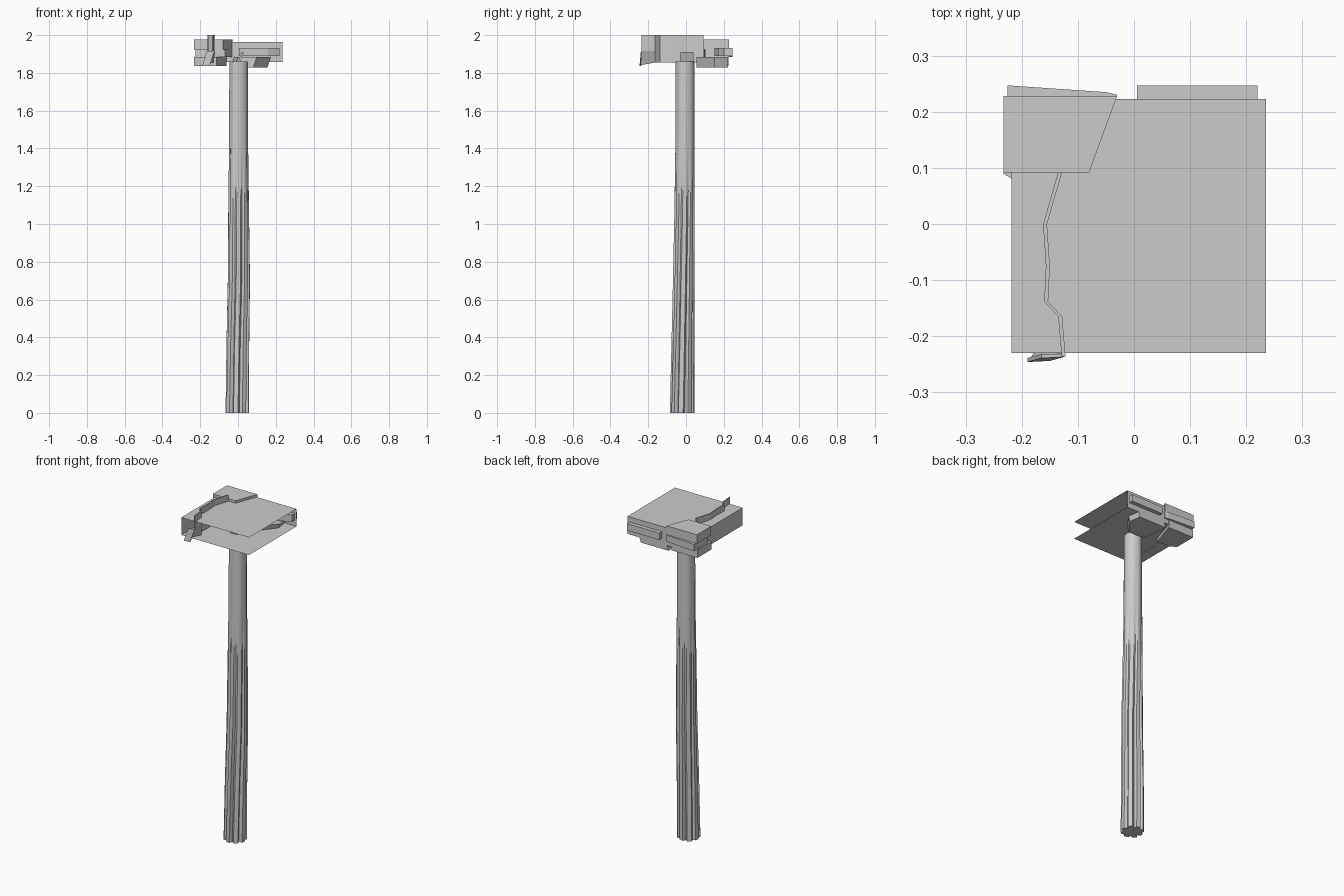
import bpy, bmesh, math, random

if "Cube" in bpy.data.objects:
    bpy.data.objects.remove(bpy.data.objects["Cube"])

random.seed(4)


def make(name, verts, faces):
    me = bpy.data.meshes.new(name)
    me.from_pydata(verts, [], faces)
    me.update()
    ob = bpy.data.objects.new(name, me)
    bpy.context.collection.objects.link(ob)
    return ob


def fix_normals(ob):
    bm = bmesh.new()
    bm.from_mesh(ob.data)
    bmesh.ops.recalc_face_normals(bm, faces=bm.faces)
    bm.to_mesh(ob.data)
    bm.free()


def slab(name, outline, z0, z1, shift=(0, 0)):
    """Flat chip: outline at z1, shifted copy at z0."""
    n = len(outline)
    verts = [(x + shift[0], y + shift[1], z0) for x, y in outline]
    verts += [(x, y, z1) for x, y in outline]
    faces = [tuple(range(n)), tuple(range(n, 2 * n))]
    faces += [(i, (i + 1) % n, n + (i + 1) % n, n + i) for i in range(n)]
    ob = make(name, verts, faces)
    fix_normals(ob)
    return ob


# Head: box shell, open at the front and the right
xa, xb, ya, yb, za, zb = -0.218, 0.235, -0.23, 0.223, 1.857, 1.963
corners = [(x, y, z) for z in (za, zb) for x, y in ((xa, ya), (xb, ya), (xb, yb), (xa, yb))]
make("head_shell", corners, [(0, 3, 2, 1), (4, 5, 6, 7), (2, 3, 7, 6), (3, 0, 4, 7)])

# Stacked chips on the back left corner
slab("corner_chip_top", [(-0.233, 0.092), (-0.08, 0.092), (-0.03, 0.228), (-0.233, 0.228)],
     1.925, 1.978, (0, 0))
slab("corner_chip_middle", [(-0.225, 0.115), (-0.13, 0.095), (-0.07, 0.1), (-0.03, 0.23),
                            (-0.05, 0.235), (-0.225, 0.247)], 1.885, 1.925)
slab("corner_chip_bottom", [(-0.233, 0.09), (-0.2, 0.07), (-0.113, 0.06), (-0.06, 0.225),
                            (-0.233, 0.225)], 1.837, 1.885)

# Chips at the back right
slab("back_ridge", [(0.005, 0.15), (0.16, 0.17), (0.22, 0.2), (0.22, 0.247), (0.005, 0.247)],
     1.89, 1.932)
slab("under_chip", [(0.0, 0.06), (0.1, 0.055), (0.175, 0.15), (0.165, 0.223), (-0.02, 0.223)],
     1.828, 1.885, (-0.02, 0))

# Crack ribbon standing through the head, slanting down at the front end
path = [(-0.135, 0.093), (-0.162, 0.0), (-0.157, -0.075), (-0.16, -0.138),
        (-0.135, -0.165), (-0.129, -0.236)]
t = 0.007
levels = [(2.0, 0, 0), (1.915, 0, 0), (1.84, -0.06, -0.009)]
verts = []
for i, (x, y) in enumerate(path):
    f = 1 if i == len(path) - 1 else 0
    for z, dx, dy in levels:
        zz = z if f or z > 1.85 else 1.855
        verts += [(x + dx * f, y + dy * f, zz), (x + t + dx * f, y + dy * f, zz)]
faces = []
loop = [0, 2, 4, 5, 3, 1]
for i in range(len(path) - 1):
    for k in range(6):
        a, b = loop[k], loop[(k + 1) % 6]
        faces.append((i * 6 + a, i * 6 + b, i * 6 + 6 + b, i * 6 + 6 + a))
end = (len(path) - 1) * 6
for e in (0, end):
    faces += [(e, e + 1, e + 3, e + 2), (e + 2, e + 3, e + 5, e + 4)]
fix_normals(make("crack_ribbon", verts, faces))
slab("front_crack_piece", [(-0.165, -0.232), (-0.125, -0.232), (-0.125, -0.237), (-0.165, -0.239)],
     1.837, 1.915, (-0.025, -0.007))

# Handle: round at the top, splitting into deep grooves toward the foot
N = 32
rings = [  # z, centre x, centre y, radius x, radius y, groove depth
    (0.0, -0.005, -0.02, 0.064, 0.066, 0.36),
    (0.35, -0.002, -0.016, 0.062, 0.062, 0.32),
    (0.7, 0.004, -0.012, 0.06, 0.058, 0.26),
    (1.05, 0.003, -0.008, 0.056, 0.055, 0.18),
    (1.4, 0.003, -0.006, 0.051, 0.051, 0.06),
    (1.86, 0.003, -0.005, 0.049, 0.05, 0.0)]
groove = [random.uniform(0.6, 1.0) if i % 4 == 2 else random.uniform(0, 0.15) for i in range(N)]
verts, faces = [], []
for z, cx, cy, rx, ry, d in rings:
    for i in range(N):
        a = 2 * math.pi * i / N + 0.12 * (z - 1)
        r = 1 - d * groove[i]
        verts.append((cx + rx * r * math.cos(a), cy + ry * r * math.sin(a), z))
for k in range(len(rings) - 1):
    for i in range(N):
        j = (i + 1) % N
        faces.append((k * N + i, k * N + j, k * N + N + j, k * N + N + i))
faces += [tuple(range(N - 1, -1, -1)), tuple(range((len(rings) - 1) * N, len(rings) * N))]
handle = make("handle", verts, faces)
fix_normals(handle)
bpy.context.view_layer.objects.active = handle
handle.select_set(True)
bpy.ops.object.shade_smooth_by_angle(angle=math.radians(25))

# Small wedge on top of the handle
slab("handle_wedge", [(0.018, -0.03), (0.03, -0.03), (0.03, 0.04), (0.018, 0.04)],
     1.85, 1.91, (-0.02, 0))
